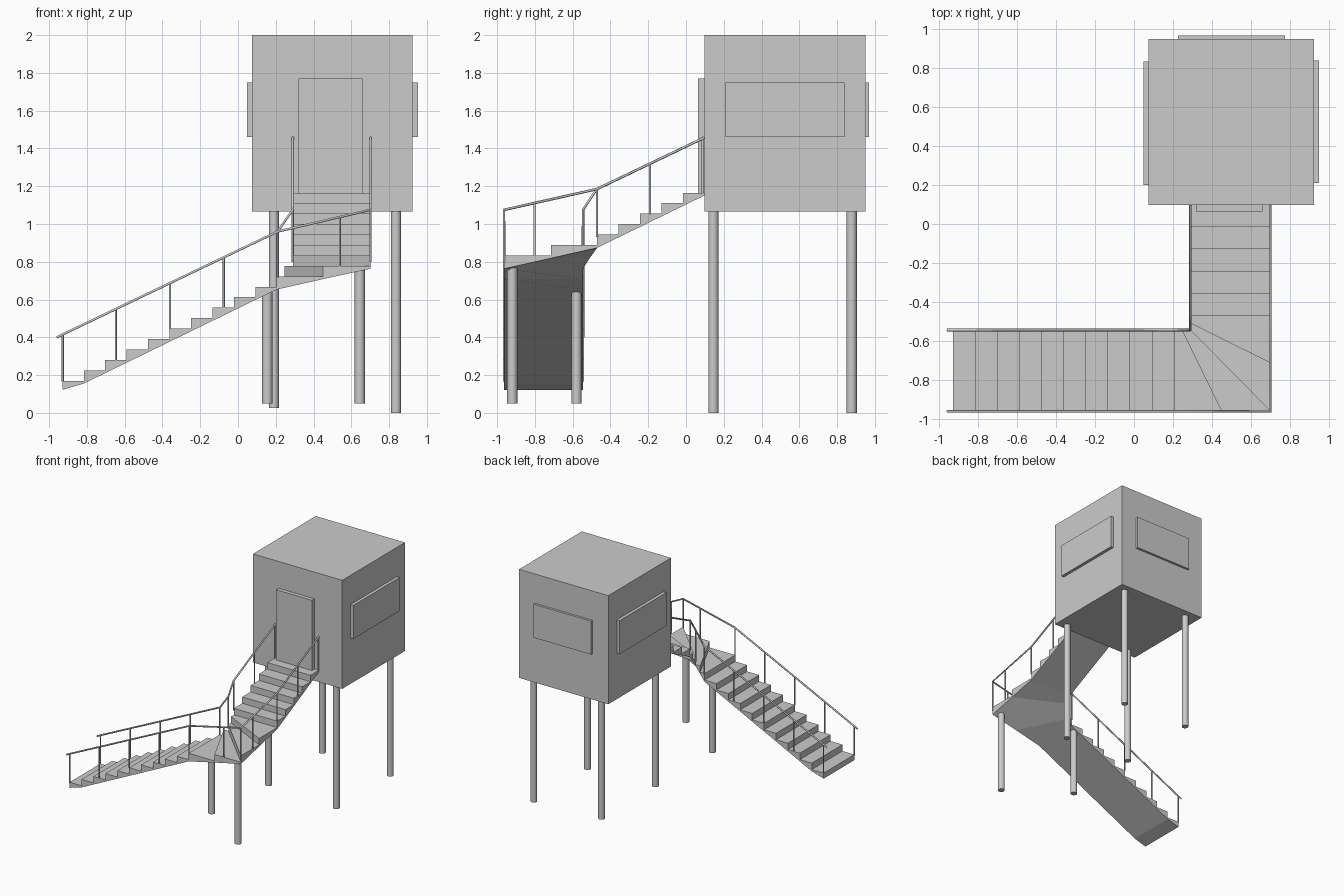
import bpy, bmesh
from mathutils import Vector

if "Cube" in bpy.data.objects:
    bpy.data.objects.remove(bpy.data.objects["Cube"])


def mesh_object(name, bm):
    bmesh.ops.recalc_face_normals(bm, faces=bm.faces)
    me = bpy.data.meshes.new(name)
    bm.to_mesh(me)
    bm.free()
    ob = bpy.data.objects.new(name, me)
    bpy.context.collection.objects.link(ob)
    return ob


def box(name, lo, hi):
    bm = bmesh.new()
    bmesh.ops.create_cube(bm, size=1)
    lo, hi = Vector(lo), Vector(hi)
    for v in bm.verts:
        v.co = (lo + hi) / 2 + v.co * (hi - lo)
    return mesh_object(name, bm)


def column(name, x, y, z0, z1, r=0.027):
    bpy.ops.mesh.primitive_cylinder_add(vertices=24, radius=r, depth=z1 - z0,
                                        location=(x, y, (z0 + z1) / 2))
    ob = bpy.context.object
    ob.name = name
    bpy.ops.object.shade_smooth_by_angle()
    return ob


def tube(name, paths, r):
    cu = bpy.data.curves.new(name, 'CURVE')
    cu.dimensions = '3D'
    cu.bevel_depth = r
    cu.bevel_resolution = 1
    cu.use_fill_caps = True
    for pts in paths:
        sp = cu.splines.new('POLY')
        sp.points.add(len(pts) - 1)
        for p, co in zip(sp.points, pts):
            p.co = (*co, 1)
    ob = bpy.data.objects.new(name, cu)
    bpy.context.collection.objects.link(ob)
    return ob


# Cabin, door and windows
box("cabin", (0.075, 0.097, 1.065), (0.925, 0.95, 2.0))
box("door", (0.32, 0.063, 1.165), (0.66, 0.11, 1.77))
box("right_window", (0.90, 0.21, 1.46), (0.952, 0.84, 1.748))
box("left_window", (0.048, 0.20, 1.46), (0.10, 0.835, 1.748))
box("back_window", (0.225, 0.93, 1.46), (0.775, 0.97, 1.748))

# Legs under the cabin
for side, x, z0 in (("left", 0.19, 0.025), ("right", 0.836, 0.0)):
    for end, y in (("front", 0.145), ("back", 0.877)):
        column(f"{end}_{side}_leg", x, y, z0, 1.07)

# Legs under the stair
column("stair_corner_leg", 0.645, -0.92, 0.05, 0.775)
column("stair_inner_leg", 0.155, -0.58, 0.05, 0.64)

# Stair riser lines (inner point, outer point): flight, winders, flight
IN_Y, OUT_Y, IN_X, OUT_X = -0.545, -0.963, 0.29, 0.702
RISE, Z0 = 0.0553, 0.17
lines = [((-0.93 + 0.1135 * i, IN_Y), (-0.93 + 0.1135 * i, OUT_Y)) for i in range(11)]
lines += [((0.246, IN_Y), (0.45, OUT_Y)),
          ((IN_X, IN_Y), (OUT_X, OUT_Y)),
          ((IN_X, -0.51), (OUT_X, -0.715))]
lines += [((IN_X, -0.47 + 0.1135 * i), (OUT_X, -0.47 + 0.1135 * i)) for i in range(6)]


def under(k):
    return 0.122 if k == 0 else Z0 + RISE * k - 0.07


# Stair treads, each a block with a sloping underside
bm = bmesh.new()
for k in range(len(lines) - 1):
    (a, b), (d, c) = lines[k], lines[k + 1]
    quad = (a, b, c, d)
    zb = (under(k), under(k), under(k + 1), under(k + 1))
    low = [bm.verts.new((*p, z)) for p, z in zip(quad, zb)]
    top = [bm.verts.new((*p, Z0 + RISE * k)) for p in quad]
    bm.faces.new(low)
    bm.faces.new(top)
    for i in range(4):
        j = (i + 1) % 4
        bm.faces.new((low[i], low[j], top[j], top[i]))
mesh_object("stair", bm)

# Handrails and posts on both sides of the stair
for side, x, y, turn_posts in (
        ("inner", IN_X, IN_Y, [(2, 0.0, 0.80)]),
        ("outer", OUT_X, OUT_Y, [(1, 0.67, 0.778), (2, 0.0, 0.80), (2, 0.33, 0.834)])):
    rail = [Vector(p) for p in ((-0.96, y, 0.40), (0.21, y, 0.96), (x, y, 1.075),
                                (x, -0.472, 1.185), (x, 0.097, 1.457))]
    tube(f"{side}_handrail", [rail], 0.007)
    # (rail segment, fraction along it, foot height)
    spots = [(0, (px + 0.96) / 1.17, pz) for px, pz in
             ((-0.928, 0.165), (-0.646, 0.28), (-0.36, 0.445), (-0.075, 0.56), (0.207, 0.715))]
    spots += turn_posts + [(3, 0.0, 0.93), (3, 0.495, 1.05), (3, 0.985, 1.16)]
    posts = []
    for seg, t, foot in spots:
        p = rail[seg].lerp(rail[seg + 1], t)
        posts.append([(p.x, p.y, foot), tuple(p)])
    tube(f"{side}_rail_posts", posts, 0.006)
